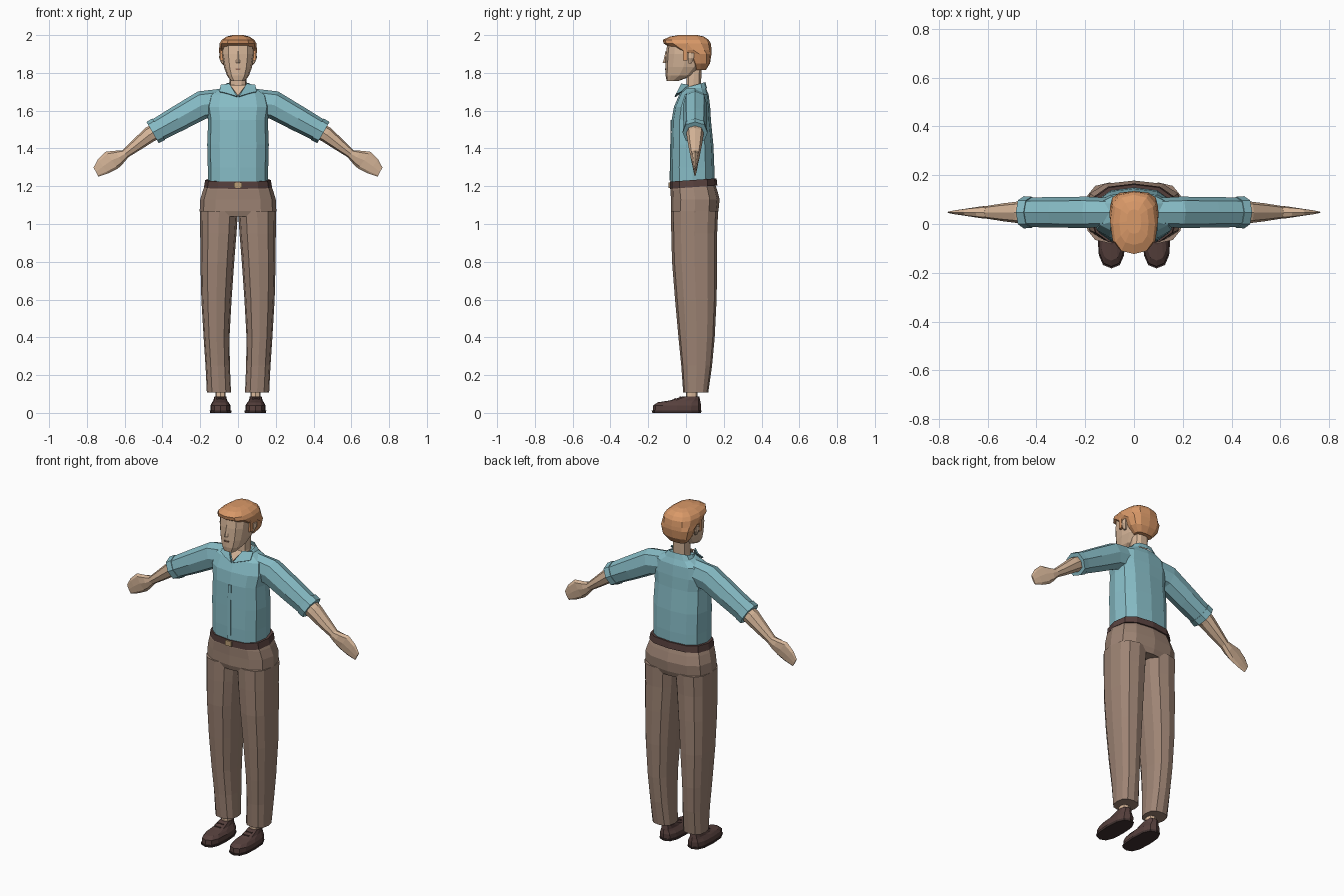
import bpy, bmesh, math
from mathutils import Vector

if "Cube" in bpy.data.objects:
    bpy.data.objects.remove(bpy.data.objects["Cube"], do_unlink=True)


def material(name, r, g, b):
    m = bpy.data.materials.new(name)
    m.use_nodes = True
    m.diffuse_color = (r, g, b, 1)
    m.node_tree.nodes["Principled BSDF"].inputs["Base Color"].default_value = (r, g, b, 1)
    return m


SHIRT = material("teal_shirt", .24, .50, .56)
SKIN = material("skin", .68, .47, .32)
PANTS = material("brown_cloth", .34, .23, .175)
HAIR = material("ginger_hair", .70, .32, .14)
LEATHER = material("dark_leather", .095, .052, .047)
SOLE = material("sole", .05, .03, .028)
BRASS = material("brass", .50, .34, .18)
LIP = material("lip", .30, .15, .10)


def finish(name, bm, mat):
    bmesh.ops.recalc_face_normals(bm, faces=bm.faces)
    mesh = bpy.data.meshes.new(name)
    bm.to_mesh(mesh)
    bm.free()
    mesh.materials.append(mat)
    ob = bpy.data.objects.new(name, mesh)
    bpy.context.collection.objects.link(ob)
    return ob


def skin_rings(name, rings, mat, caps=True):
    """Bridge a list of point rings into one surface."""
    bm = bmesh.new()
    rows = [[bm.verts.new(p) for p in ring] for ring in rings]
    n = len(rows[0])
    for a, b in zip(rows, rows[1:]):
        for i in range(n):
            j = (i + 1) % n
            bm.faces.new((a[i], a[j], b[j], b[i]))
    if caps:
        bm.faces.new(rows[0])
        bm.faces.new(rows[-1])
    return finish(name, bm, mat)


def outline(n, power):
    """Rounded-box outline in the unit square."""
    for i in range(n):
        a = math.tau * i / n
        c, s = math.cos(a), math.sin(a)
        yield (math.copysign(abs(c) ** power, c) if abs(c) > 1e-6 else 0,
               math.copysign(abs(s) ** power, s) if abs(s) > 1e-6 else 0)


def stack(name, levels, mat, n=12, power=.75, tilt=0, side=1, caps=True):
    """Horizontal rings given as (z, x0, x1, y0, y1)."""
    rings = []
    for z, x0, x1, y0, y1 in levels:
        cx, cy, hx, hy = (x0 + x1) / 2, (y0 + y1) / 2, (x1 - x0) / 2, (y1 - y0) / 2
        rings.append([(side * (cx + hx * u), cy + hy * v, z + tilt * hy * v)
                      for u, v in outline(n, power)])
    return skin_rings(name, rings, mat, caps)


def body(name, levels, mat, **kw):
    """Centred stack given as (z, half width, y0, y1)."""
    return stack(name, [(z, -w, w, a, b) for z, w, a, b in levels], mat, **kw)


def limb(name, stations, mat, side, n=8, power=.85):
    """Arm rings given as (x, z, slope angle, half height, half depth)."""
    rings = []
    for x, z, angle, h, d in stations:
        a = math.radians(angle)
        up = Vector((math.sin(a), 0, math.cos(a)))
        rings.append([((x + up.x * h * v) * side, .048 + d * u, z + up.z * h * v)
                      for u, v in outline(n, power)])
    return skin_rings(name, rings, mat)


def plate(name, points, mat, thick=.006):
    bm = bmesh.new()
    bm.faces.new([bm.verts.new(p) for p in points])
    ob = finish(name, bm, mat)
    mod = ob.modifiers.new("thickness", "SOLIDIFY")
    mod.thickness = thick
    mod.offset = 0
    return ob


def box(name, centre, size, mat):
    bm = bmesh.new()
    bmesh.ops.create_cube(bm, size=1)
    for v in bm.verts:
        v.co = Vector(c + k * s for c, k, s in zip(centre, v.co, size))
    return finish(name, bm, mat)


# Shirt body with placket
body("shirt_body", [(1.21, .16, -.082, .15), (1.3, .16, -.083, .15), (1.42, .163, -.08, .145),
                    (1.55, .158, -.076, .132), (1.62, .17, -.064, .128),
                    (1.685, .155, -.036, .12), (1.72, .09, -.012, .105)], SHIRT)
plate("shirt_placket", [(-.01, -.085, 1.23), (.01, -.085, 1.23), (.01, -.079, 1.55),
                        (-.01, -.079, 1.55)], SHIRT, .004)

# Collar, open at the throat
body("collar_band", [(1.70, .095, -.022, .112), (1.735, .068, -.012, .102)], SHIRT,
     tilt=.28, caps=False)
plate("throat", [(-.042, -.014, 1.735), (.042, -.014, 1.735), (0, -.05, 1.678)], SKIN)

# Hips, belt and buckle
body("trouser_hips", [(1.04, .2, -.07, .16), (1.07, .203, -.08, .172), (1.13, .2, -.08, .178),
                      (1.18, .185, -.082, .165), (1.21, .172, -.08, .155)], PANTS)
body("belt", [(1.195, .18, -.086, .166), (1.233, .174, -.086, .162)], LEATHER, tilt=.07)
box("belt_buckle", (0, -.088, 1.205), (.04, .009, .03), BRASS)

# Head and neck
body("neck", [(1.66, .055, -.015, .09), (1.73, .045, 0, .08), (1.82, .045, .0, .085)], SKIN, n=10)
body("head", [(1.757, .036, -.102, -.04), (1.785, .058, -.108, .035), (1.83, .074, -.108, .08),
              (1.9, .086, -.106, .11), (1.95, .085, -.1, .11), (1.98, .05, -.07, .08)], SKIN)
body("nose", [(1.852, .011, -.124, -.1), (1.87, .009, -.118, -.1), (1.915, .005, -.108, -.1)],
     SKIN, n=4, power=1)
plate("mouth", [(-.016, -.109, 1.824), (.016, -.109, 1.824), (.01, -.109, 1.816),
                (-.01, -.109, 1.816)], LIP)

# Hair: a cap with a swept fringe that steps back above the ears
body("hair", [(1.815, .055, .045, .105), (1.85, .086, .03, .127), (1.90, .099, .005, .135),
              (1.922, .1, -.06, .135), (1.955, .098, -.118, .132), (1.975, .086, -.123, .12),
              (1.992, .06, -.085, .095), (2.0, .03, -.04, .06)], HAIR)

for side, label in ((1, "left"), (-1, "right")):
    # Collar flap
    plate(label + "_collar_flap", [(side * x, y, z) for x, y, z in (
        (.045, -.022, 1.742), (.09, .015, 1.735), (.098, -.022, 1.70),
        (.055, -.045, 1.69), (.003, -.058, 1.673))], SHIRT, .007)

    # Sleeve and rolled cuff
    limb(label + "_sleeve", [(.08, 1.645, 3, .072, .058), (.19, 1.63, 17, .075, .064),
                             (.32, 1.557, 29, .068, .063), (.45, 1.485, 30, .06, .06)],
         SHIRT, side)
    limb(label + "_cuff", [(.42, 1.502, 30, .066, .064), (.452, 1.484, 30, .065, .066)],
         SHIRT, side)

    # Bare forearm running into a flat mitten hand
    limb(label + "_forearm", [(.42, 1.50, 32, .044, .046), (.47, 1.472, 32, .042, .045),
                              (.535, 1.42, 36, .033, .037), (.598, 1.371, 42, .024, .027)],
         SKIN, side)
    limb(label + "_hand", [(.597, 1.372, 42, .025, .027), (.63, 1.353, 30, .04, .024),
                           (.668, 1.338, 35, .055, .018), (.715, 1.305, 36, .046, .011),
                           (.752, 1.275, 28, .027, .004)], SKIN, side)

    # Sideburn and ear
    box(label + "_sideburn", (side * .086, -.004, 1.897), (.016, .024, .065), HAIR)
    stack(label + "_ear", [(1.85, .074, .088, .012, .03), (1.88, .08, .1, .008, .045),
                           (1.905, .08, .098, .01, .045)], SKIN, n=6, side=side)

    # Trouser leg
    stack(label + "_trouser_leg", [(.108, .037, .165, -.015, .118), (.25, .043, .172, -.025, .138),
                                   (.4, .045, .182, -.04, .152), (.6, .034, .194, -.058, .162),
                                   (.8, .02, .199, -.074, .165), (.95, .008, .2, -.078, .165),
                                   (1.07, 0, .202, -.079, .17)], PANTS, side=side, power=.8)

    # Ankle and shoe
    stack(label + "_ankle", [(.06, .066, .12, -.002, .06), (.14, .066, .12, 0, .06)],
          SKIN, n=8, side=side)
    stack(label + "_shoe_sole", [(0, .036, .148, -.178, .08), (.012, .035, .15, -.182, .082)],
          SOLE, side=side)
    stack(label + "_shoe_upper", [(.012, .039, .146, -.176, .078), (.04, .039, .146, -.174, .08),
                                  (.056, .05, .137, -.15, .077), (.066, .058, .13, -.085, .075),
                                  (.088, .062, .125, -.015, .07)], LEATHER, side=side)
    # Laces across the instep
    for i in range(2):
        box(label + "_lace_%d" % (i + 1), (side * .094, -.03 - i * .028, .083 - i * .008),
            (.04, .007, .006), LEATHER)
